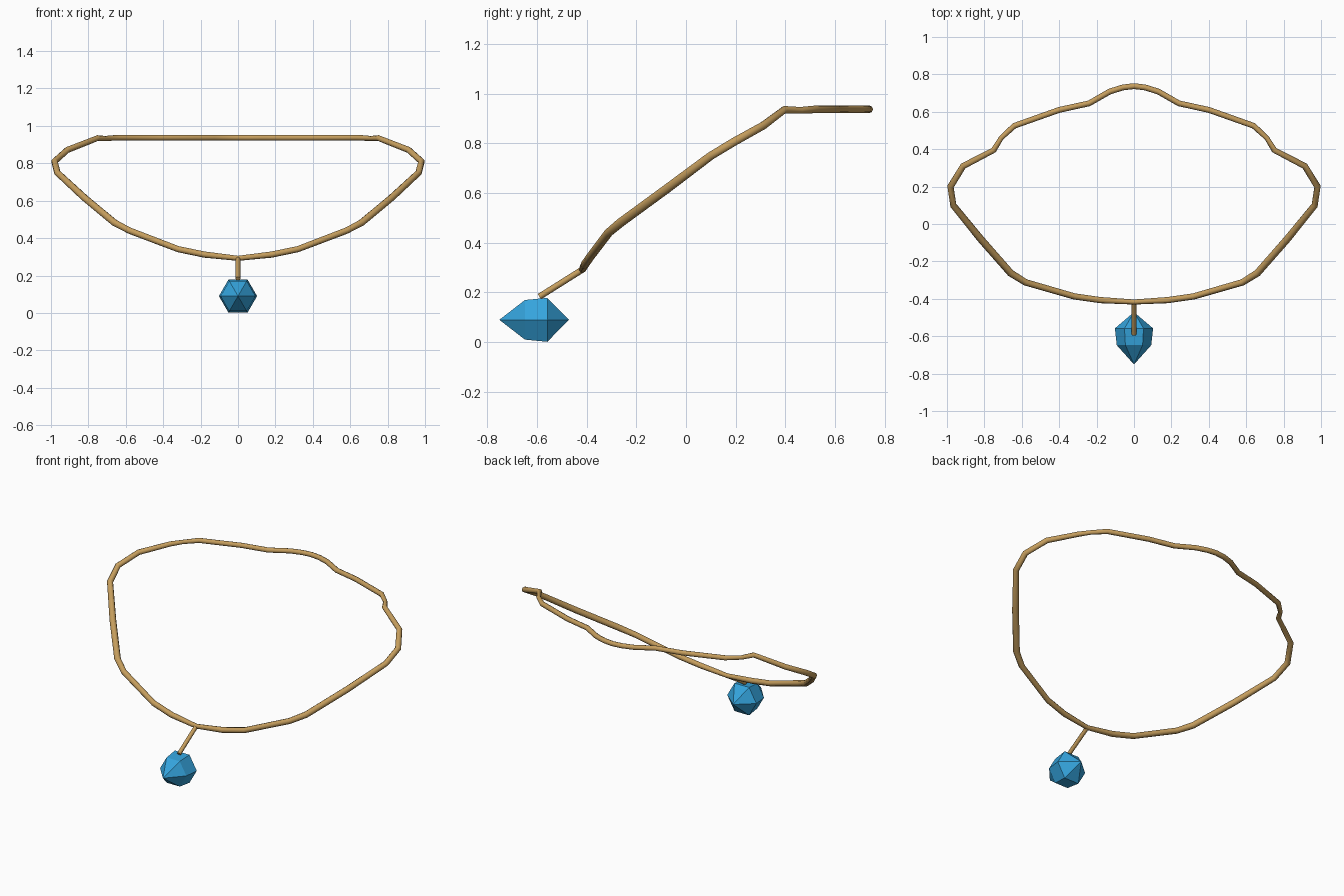
import bpy, bmesh, math

if "Cube" in bpy.data.objects:
    bpy.data.objects.remove(bpy.data.objects["Cube"])


def material(name, rgb):
    m = bpy.data.materials.new(name)
    m.diffuse_color = (*rgb, 1)
    m.use_nodes = True
    m.node_tree.nodes["Principled BSDF"].inputs["Base Color"].default_value = m.diffuse_color
    return m


gold = material("gold", (0.56, 0.34, 0.11))
blue = material("gem blue", (0.035, 0.37, 0.72))


def tube(name, points, radius, closed=False):
    """Round tube through (x, y, z, thickness) points."""
    cu = bpy.data.curves.new(name, "CURVE")
    cu.dimensions = "3D"
    cu.bevel_depth = radius
    cu.bevel_resolution = 2
    cu.use_fill_caps = not closed
    sp = cu.splines.new("POLY")
    sp.points.add(len(points) - 1)
    for p, (x, y, z, t) in zip(sp.points, points):
        p.co = (x, y, z, 1)
        p.radius = t
    sp.use_cyclic_u = closed
    cu.materials.append(gold)
    ob = bpy.data.objects.new(name, cu)
    bpy.context.collection.objects.link(ob)
    bpy.context.view_layer.objects.active = ob
    ob.select_set(True)
    bpy.ops.object.convert(target="MESH")
    bpy.ops.object.shade_smooth_by_angle(angle=math.radians(65))
    ob.select_set(False)


# Neck chain: right half from the back centre to the front centre, then mirrored
half = [
    (0, 0.737, 0.937, 1), (0.06, 0.73, 0.937, 1), (0.13, 0.708, 0.937, 1),
    (0.24, 0.645, 0.937, 1), (0.40, 0.61, 0.937, 1), (0.64, 0.525, 0.937, 1),
    (0.71, 0.46, 0.933, 0.85), (0.75, 0.395, 0.935, 1), (0.913, 0.31, 0.871, 1.1),
    (0.981, 0.20, 0.81, 1.15), (0.966, 0.10, 0.75, 1.15), (0.82, -0.08, 0.615, 1.25),
    (0.66, -0.262, 0.482, 1.25), (0.58, -0.312, 0.440, 1.15), (0.32, -0.387, 0.341, 1.1),
    (0.18, -0.407, 0.312, 1.1), (0, -0.417, 0.292, 0.9),
]
loop = half + [(-x, y, z, t) for x, y, z, t in half[-2:0:-1]]
tube("neck_chain", loop, 0.0155, closed=True)

# Short link that holds the gem
tube("pendant_link", [(0, -0.42, 0.29, 1), (0, -0.59, 0.183, 1)], 0.0125)

# Faceted gem: two hexagonal rings between two points, lying along y
bm = bmesh.new()
cz = 0.09
rings = []
for y, r in ((-0.558, 0.102), (-0.648, 0.092)):
    rings.append([bm.verts.new((r * math.cos(i * math.pi / 3), y,
                                cz + r * math.sin(i * math.pi / 3))) for i in range(6)])
back, front = bm.verts.new((0, -0.471, cz)), bm.verts.new((0, -0.751, cz))
for i in range(6):
    j = (i + 1) % 6
    bm.faces.new((rings[0][i], rings[0][j], rings[1][j], rings[1][i]))
    bm.faces.new((back, rings[0][i], rings[0][j]))
    bm.faces.new((front, rings[1][i], rings[1][j]))
bmesh.ops.recalc_face_normals(bm, faces=bm.faces)
me = bpy.data.meshes.new("gem")
bm.to_mesh(me)
bm.free()
me.materials.append(blue)
bpy.context.collection.objects.link(bpy.data.objects.new("gem", me))
